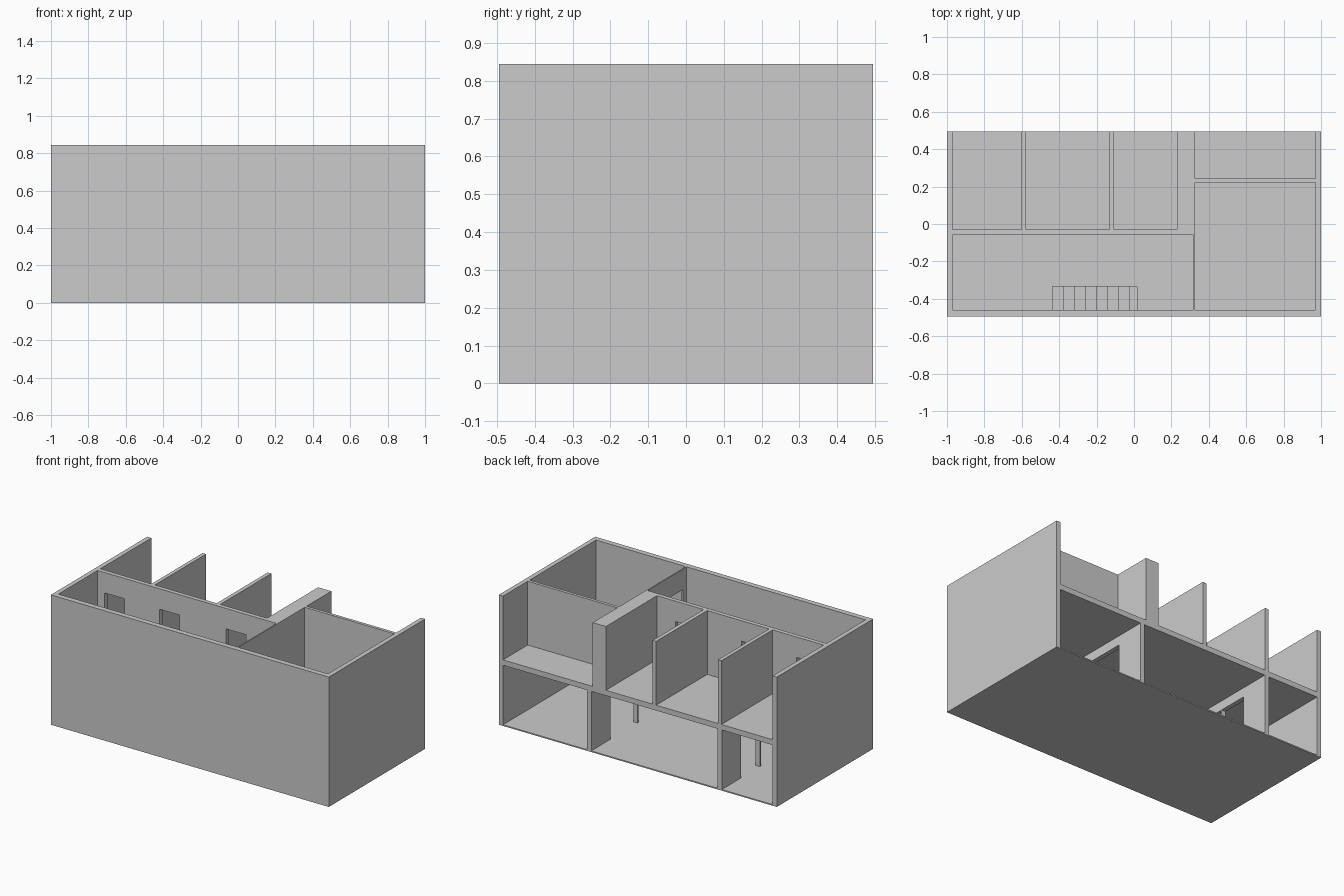
import bpy
import bmesh

if "Cube" in bpy.data.objects:
    bpy.data.objects.remove(bpy.data.objects["Cube"])

BACK, FRONT = 0.495, -0.495
TOP, SLAB_TOP, SLAB_BOT, BASE = 0.845, 0.43, 0.395, 0.008


def boxes(name, spans):
    """One object made of boxes given as (x0, x1, y0, y1, z0, z1)."""
    bm = bmesh.new()
    for x0, x1, y0, y1, z0, z1 in spans:
        vs = bmesh.ops.create_cube(bm, size=1)["verts"]
        for v in vs:
            v.co.x = x1 if v.co.x > 0 else x0
            v.co.y = y1 if v.co.y > 0 else y0
            v.co.z = z1 if v.co.z > 0 else z0
    me = bpy.data.meshes.new(name)
    bm.to_mesh(me)
    bm.free()
    ob = bpy.data.objects.new(name, me)
    bpy.context.collection.objects.link(ob)
    return ob


def door_wall(name, axis, a0, a1, t0, t1, z0, z1, doors, head):
    """Wall along an axis, with door openings (start, end) up to the head height."""
    spans, at = [], a0
    for d0, d1 in doors:
        spans += [(at, d0, z0, z1), (d0, d1, head, z1)]
        at = d1
    spans.append((at, a1, z0, z1))
    boxes(name, [(s, e, t0, t1, b, t) if axis == "x" else (t0, t1, s, e, b, t)
                 for s, e, b, t in spans])


# Shell: ground slab, front wall and two end walls, open at the back
boxes("ground_floor", [(-1, 1, FRONT, BACK, 0, BASE)])
boxes("front_wall", [(-1, 1, FRONT, -0.46, BASE, TOP)])
for name, x in (("left_wall", -1), ("right_wall", 0.97)):
    boxes(name, [(x, x + 0.03, -0.46, BACK, BASE, TOP)])

# Upper floor slab around the stair opening
HX0, HX1, HY = -0.435, 0.015, -0.335
boxes("upper_floor", [
    (-0.97, 0.97, HY, BACK, SLAB_BOT, SLAB_TOP),
    (-0.97, HX0, -0.46, HY, SLAB_BOT, SLAB_TOP),
    (HX1, 0.97, -0.46, HY, SLAB_BOT, SLAB_TOP)])

# Straight stair descending toward +x
steps, tread = 10, 0.059
rise = (SLAB_TOP - BASE) / (steps + 1)
boxes("stairs", [(HX0 + i * tread, HX0 + (i + 1) * tread, -0.46, HY,
                  BASE, SLAB_TOP - (i + 1) * rise) for i in range(steps)])

# Ground floor partitions with doorways
door_wall("ground_partition_right", "y", -0.46, BACK, 0.335, 0.365, BASE, SLAB_BOT,
          [(-0.2, 0.01), (0.02, 0.30)], 0.335)
door_wall("ground_partition_left", "y", -0.46, BACK, -0.605, -0.575, BASE, SLAB_BOT,
          [(-0.2, 0.095), (0.105, 0.30)], 0.335)

# Upper hall wall with three doors, and the side wall of the hall
door_wall("hall_wall", "x", -0.97, 0.23, -0.058, -0.03, SLAB_TOP, TOP,
          [(-0.92, -0.776), (-0.523, -0.379), (-0.047, 0.097)], 0.712)
door_wall("hall_end_wall", "y", -0.46, -0.058, 0.317, 0.325, SLAB_TOP, TOP,
          [(-0.42, -0.28)], 0.712)

# Upper room dividers
for name, x0, x1, y0 in (("left_divider", -0.602, -0.577, -0.03),
                         ("middle_divider", -0.132, -0.106, -0.03),
                         ("thick_divider", 0.23, 0.325, -0.058)):
    boxes(name, [(x0, x1, y0, BACK, SLAB_TOP, TOP)])
boxes("right_room_divider", [(0.325, 0.97, 0.222, 0.242, SLAB_TOP, TOP)])
